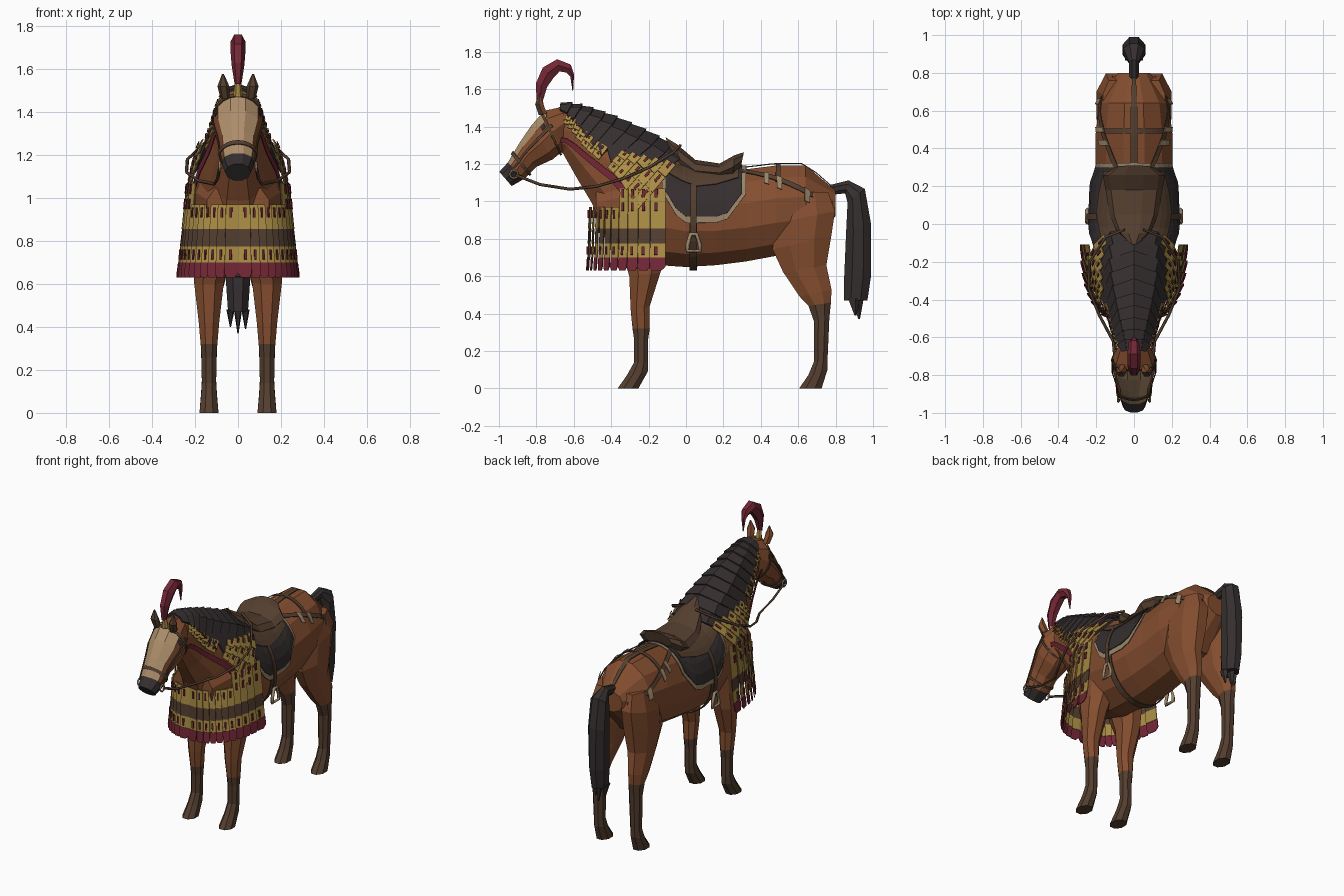
import bpy, bmesh
from math import sin, cos, pi, radians
from mathutils import Vector

cube = bpy.data.objects.get("Cube")
if cube:
    bpy.data.objects.remove(cube)

# Palette
COLOURS = {
    "coat": (.232, .076, .029), "dark_leather": (.086, .048, .028),
    "black_hair": (.036, .028, .029), "pale_blaze": (.42, .27, .145),
    "gold": (.41, .27, .06), "maroon": (.17, .02, .036), "buckle_beige": (.32, .23, .14)}
NAMES = list(COLOURS)
MATS = []
for label, rgb in COLOURS.items():
    m = bpy.data.materials.new(label)
    m.use_nodes = True
    m.diffuse_color = (*rgb, 1)
    m.node_tree.nodes["Principled BSDF"].inputs["Base Color"].default_value = (*rgb, 1)
    MATS.append(m)


def link(name, data):
    ob = bpy.data.objects.new(name, data)
    bpy.context.collection.objects.link(ob)
    return ob


def finish(name, bm, mirror):
    mesh = bpy.data.meshes.new(name)
    bm.to_mesh(mesh)
    bm.free()
    for m in MATS:
        mesh.materials.append(m)
    ob = link(name, mesh)
    if mirror:
        ob.modifiers.new("mirror", 'MIRROR')
    return ob


def skin(rings, t, degrees, grow=0.0):
    """Point on a lofted form: t runs along the rings, the angle starts at the first rim point."""
    i = max(0, min(int(t), len(rings) - 2))
    y1, z1, y2, z2, rx, xc = [p + (q - p) * (t - i) for p, q in zip(rings[i], rings[i + 1])]
    first, second = Vector((xc, y1, z1)), Vector((xc, y2, z2))
    half = (first - second) / 2
    half += half.normalized() * grow
    a = radians(degrees)
    return (first + second) / 2 + half * cos(a) + Vector(((rx + grow) * sin(a), 0, 0))


def centred(rings, x=0.0):
    return [r if len(r) == 6 else (*r, x) for r in rings]


def loft(name, rings, colour, sides=10, mirror=False):
    """Closed form through rings; colour is a name or a rule on face centre and normal."""
    bm = bmesh.new()
    loops = [[bm.verts.new(skin(rings, k, (j + .5) * 360 / sides)) for j in range(sides)]
             for k in range(len(rings))]
    for a, b in zip(loops, loops[1:]):
        for j in range(sides):
            n = (j + 1) % sides
            bm.faces.new((a[j], a[n], b[n], b[j]))
    bm.faces.new(loops[0])
    bm.faces.new(loops[-1])
    bmesh.ops.recalc_face_normals(bm, faces=bm.faces)
    for f in bm.faces:
        pick = colour(f.calc_center_median(), f.normal) if callable(colour) else colour
        f.material_index = NAMES.index(pick)
    finish(name, bm, mirror)


def sheet(name, pieces, thickness=.005):
    """Thin mirrored plates from (points, colour) pairs, all facing outward."""
    bm = bmesh.new()
    corners = [p for points, _ in pieces for p in points]
    middle = sum(corners, Vector()) / len(corners)
    middle.x = 0
    for points, colour in pieces:
        f = bm.faces.new([bm.verts.new(p) for p in points])
        f.material_index = NAMES.index(colour)
        f.normal_update()
        if f.normal.dot(f.calc_center_median() - middle) < 0:
            f.normal_flip()
    finish(name, bm, True).modifiers.new("thickness", 'SOLIDIFY').thickness = thickness


def patch(name, rings, ts, low, high, colour, grow, steps=6):
    """Band lying on a lofted form between two angles, which may depend on t."""
    def angle(t, k):
        lo, hi = (v(t) if callable(v) else v for v in (low, high))
        return lo + (hi - lo) * k / steps
    pieces = []
    for s, t in zip(ts, ts[1:]):
        for k in range(steps):
            pieces.append(([skin(rings, u, angle(u, j), grow) for u, j in
                            ((s, k), (t, k), (t, k + 1), (s, k + 1))], colour))
    sheet(name, pieces)


def tube(name, points, radius, colour, cyclic=False):
    for side, label in ((1, "left"), (-1, "right")):
        curve = bpy.data.curves.new(label + "_" + name, 'CURVE')
        curve.dimensions = '3D'
        curve.bevel_depth = radius
        curve.bevel_resolution = 0
        spline = curve.splines.new('POLY')
        spline.points.add(len(points) - 1)
        for slot, (x, y, z) in zip(spline.points, points):
            slot.co = (x * side, y, z, 1)
        spline.use_cyclic_u = cyclic
        curve.materials.append(MATS[NAMES.index(colour)])
        link(label + "_" + name, curve)


def span(a, b, n):
    return [a + (b - a) * k / n for k in range(n + 1)]


# Trunk, from rump to breast at even spacing
trunk = [(1.06, .92, .09), (1.2, .73, .19), (1.2, .7, .21), (1.18, .67, .21), (1.17, .65, .22),
         (1.18, .64, .225), (1.24, .65, .215), (1.22, .7, .205), (1.08, .84, .15)]
trunk = [(.8 - .16 * k, top, .8 - .16 * k, low, rx, 0) for k, (top, low, rx) in enumerate(trunk)]
loft("trunk", trunk, "coat", 12)


def along(y):
    return (.8 - y) / .16


# Neck and head
neck = centred([(0, 1.22, -.42, .72, .215), (-.18, 1.34, -.51, .98, .17), (-.38, 1.43, -.59, 1.12, .12),
                (-.55, 1.49, -.66, 1.25, .09), (-.68, 1.51, -.7, 1.28, .08)])
loft("neck", neck, "coat")
head = centred([(-.66, 1.51, -.64, 1.33, .085), (-.76, 1.49, -.66, 1.26, .115), (-.83, 1.41, -.71, 1.22, .115),
                (-.89, 1.32, -.8, 1.18, .09), (-.955, 1.21, -.86, 1.12, .08), (-1, 1.16, -.93, 1.08, .06)])


def head_colour(c, n):
    if c.y < -.89 and c.z < 1.2:
        return "black_hair"
    return "pale_blaze" if n.y < -.5 and c.z > 1.2 and c.y < -.74 else "coat"


loft("head", head, head_colour)
loft("ear", [(-.79, 1.46, -.74, 1.47, .022, .06), (-.81, 1.52, -.76, 1.52, .028, .068),
             (-.785, 1.578, -.78, 1.578, .004, .07)],
     lambda c, n: "dark_leather" if n.y < -.3 else "coat", 6, True)
patch("eye", head, [1.35, 1.6], 56, 68, "black_hair", .004, 2)

# Legs with dark stockings
loft("front_leg", centred([
    (-.36, .9, -.08, .9, .07, .12), (-.35, .72, -.1, .72, .085, .12), (-.31, .6, -.13, .62, .075),
    (-.3, .42, -.19, .44, .052), (-.29, .32, -.19, .32, .042), (-.28, .26, -.2, .26, .038),
    (-.28, .14, -.2, .14, .036), (-.32, .07, -.2, .09, .04), (-.37, 0, -.25, 0, .048)], .135),
    lambda c, n: "dark_leather" if c.z < .34 else "coat", 8, True)
loft("hind_leg", centred([
    (.5, 1.05, .77, 1.05, .06, .11), (.46, .88, .81, .95, .09, .115), (.45, .74, .79, .82, .09, .115),
    (.51, .62, .76, .66, .07, .12), (.6, .49, .785, .53, .05), (.65, .44, .78, .46, .045),
    (.68, .36, .77, .38, .042), (.68, .14, .76, .16, .036), (.65, .07, .76, .1, .04),
    (.6, 0, .73, 0, .048)], .135),
    lambda c, n: "dark_leather" if c.z < .44 else "coat", 8, True)

# Tail with ragged tips
loft("tail", centred([(.75, 1.03, .77, 1.09, .025), (.85, 1.04, .87, 1.115, .03), (.86, .99, .96, 1.07, .06),
                      (.85, .82, .995, .88, .065), (.84, .6, .995, .6, .06), (.84, .47, .975, .47, .05)]),
     "black_hair", 8)
for x, y, tip in ((-.035, .9, .4), (0, .92, .37), (.035, .9, .39)):
    loft("tail_tip", [(y - .04, .48, y + .03, .48, .02, x), (y, tip, y + .01, tip, .003, x)], "black_hair", 5)


# Mane of broad overlapping tufts with a ragged lower edge
def mane_edge(t):
    return 45 + 40 * sin(pi * t / 4)


tufts = []
for t in span(3.95, .6, 9):
    back, edge = max(t - .45, .1), mane_edge(t)
    for low, high in ((0, edge / 2), (edge / 2, edge)):
        outer = high == edge
        tufts.append(([skin(neck, t, low, .02), skin(neck, back, low, .032),
                       skin(neck, back + (.12 if outer else 0), high + (6 if outer else 0), .03),
                       skin(neck, t, high - (5 if outer else 0), .018)], "black_hair"))
sheet("mane", tufts, .012)

# Neck armour: gold scales with small maroon laces, and a maroon edging strap
scales = []


def scale_cell(t, u, low, high, grow):
    scales.append(([skin(neck, a, b, g) for a, b, g in
                    ((t, low, grow), (u, low, grow + .008), (u, high, grow + .014),
                     (t, high, grow + .006))], "gold"))
    a, b, mid = t * .62 + u * .38, t * .38 + u * .62, low * .45 + high * .55
    scales.append(([skin(neck, p, q, grow + .015) for p, q in
                    ((a, low + 2), (b, low + 2), (b, mid), (a, mid))], "maroon"))


stops = span(3.65, 1.75, 7)
for t, u in zip(stops, stops[1:]):
    edge = mane_edge(u)
    scale_cell(t, u, edge - 8, edge + 4, .014)
    scale_cell(t, u, edge + 3, edge + 13, .01)
stops = span(1.4, .12, 5)
for t, u in zip(stops, stops[1:]):
    edges = span(mane_edge(u) - 8, 97, 3)
    for low, high in zip(edges, edges[1:]):
        scale_cell(t, u, low, high, .026)
sheet("neck_scales", scales)
patch("neck_edging", neck, span(.3, 3.6, 8), lambda t: 94 + 4 * t, lambda t: 101 + 5 * t, "maroon", .022, 1)


# Breast skirt of hanging laced strips
def skirt(u, z, grow=0.0):
    a, flare = u * pi / 2, (1 - z) / .37
    return Vector(((.235 + .035 * flare + grow) * sin(a) ** .8,
                   -.11 - (.4 + .01 * flare + grow) * max(cos(a), 0) ** .8, z))


strips, count = [], 11
for k in range(count):
    left, right = k / count, min((k + 1.08) / count, 1)
    top = 1.07 if left > .6 else .97
    for high, low, colour in ((top, .855, "gold"), (.855, .775, "dark_leather"), (.775, .7, "gold")):
        strips.append(([skirt(left, high), skirt(right, high, .012), skirt(right, low, .014),
                        skirt(left, low, .002)], colour))
        if colour == "gold":
            inset = (right - left) * .39
            drops = (.005, .075) if high == 1.07 else (.015,)
            for drop in drops:
                strips.append(([skirt(p, z, .016) for p, z in
                                ((left + inset, high - drop), (right - inset, high - drop),
                                 (right - inset, high - drop - .045), (left + inset, high - drop - .045))],
                               "maroon"))
    curl = (right - left) * .2
    strips.append(([skirt(left, .7, .004), skirt(right, .7, .016), skirt(right, .65, .018),
                    skirt(right - curl, .63, .016), skirt(left + curl, .63, .01), skirt(left, .65, .006)],
                   "maroon"))
sheet("breast_skirt", strips)


# Saddle cloth with pale border, seat, flaps, girth and stirrups
def cloth_edge(t):
    return 88 - 22 * max(0, abs(t - along(.09)) - .75) / .5


cloth = [along(y) for y in (.3, .22, .16, .08, 0, -.05, -.11)]
patch("cloth_border", trunk, [along(.322)] + cloth[1:-1] + [along(-.128)], 0,
      lambda t: cloth_edge(t) + 7, "buckle_beige", .013)
patch("saddle_cloth", trunk, cloth, 0, cloth_edge, "black_hair", .018)
patch("saddle_flap", trunk, [along(y) for y in (.28, .16, .06, -.02, -.09)], 0,
      lambda t: 55 - 10 * abs(t - along(.08)), "dark_leather", .026)
loft("saddle_seat", centred([
    (-.11, 1.345, -.08, 1.24, .025), (-.05, 1.31, -.03, 1.15, .09), (.05, 1.225, .05, 1.1, .13),
    (.18, 1.205, .18, 1.1, .15), (.26, 1.25, .25, 1.12, .165), (.31, 1.265, .29, 1.17, .1)]), "dark_leather")
patch("girth", trunk, [along(.06), along(.02)], 95, 180, "dark_leather", .012, 8)
patch("stirrup_strap", trunk, [along(.055), along(.025)], 52, 106, "dark_leather", .028)
tube("stirrup", [(.248, .055, .825), (.248, .025, .825), (.248, .008, .765), (.248, .008, .735),
                 (.248, .075, .735), (.248, .075, .765)], .012, "buckle_beige", True)

# Hindquarter straps and tags
patch("spine_strap", trunk, span(along(.3), .15, 6), 0, 5, "dark_leather", .006, 1)
patch("croup_strap", trunk, [along(.505), along(.48)], 0, 52, "dark_leather", .006)


def strap_angle(t):
    return 22 + 20 * (along(.3) - t)


patch("side_strap", trunk, span(along(.3), .1, 8), strap_angle, lambda t: strap_angle(t) + 7,
      "dark_leather", .014, 1)
for y in (.43, .5, .65):
    patch("strap_tag", trunk, [along(y + .014), along(y - .014)], strap_angle,
          lambda t: strap_angle(t) + 17, "buckle_beige", .02, 2)

# Bridle, bit and reins
for name, t in (("brow_band", 1.1), ("nose_band", 3.5)):
    patch(name, head, [t, t + .16], 0, 180, "dark_leather", .006, 10)
patch("brow_ornament", head, [1.0, 1.1], 0, 50, "gold", .008, 4)
patch("cheek_strap", head, span(.9, 4.3, 6), 72, 80, "dark_leather", .007, 1)
tube("bit_ring", [(.084, -.92 + .022 * cos(k * pi / 4), 1.145 + .022 * sin(k * pi / 4)) for k in range(8)],
     .006, "buckle_beige", True)
tube("rein", [(.085, -.91, 1.14), (.095, -.78, 1.09), (.11, -.62, 1.065), (.185, -.48, 1.08),
              (.24, -.34, 1.12), (.235, -.2, 1.18), (.15, -.07, 1.26), (.05, -.03, 1.3)], .008, "dark_leather")

# Plume in a small gold socket
loft("plume_socket", centred([(-.79, 1.47, -.75, 1.48, .022), (-.79, 1.545, -.765, 1.545, .014)]), "gold", 6)
loft("plume", centred([(-.8, 1.53, -.765, 1.53, .016), (-.808, 1.63, -.738, 1.61, .03),
                       (-.77, 1.72, -.705, 1.655, .035), (-.69, 1.765, -.675, 1.69, .035),
                       (-.615, 1.735, -.64, 1.685, .028), (-.597, 1.68, -.62, 1.665, .016),
                       (-.603, 1.59, -.607, 1.59, .003)]), "maroon", 6)
